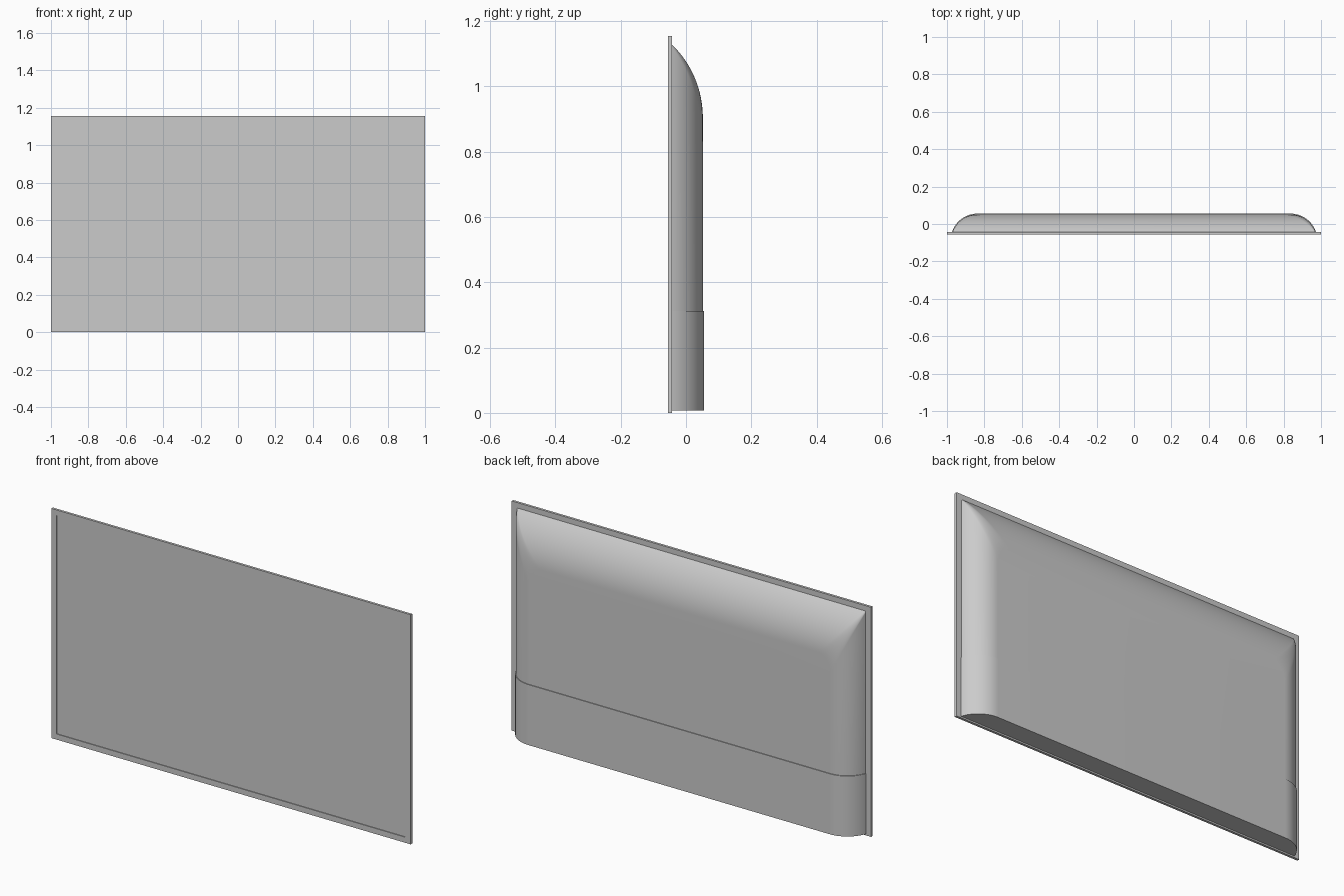
import bpy, bmesh, math

if "Cube" in bpy.data.objects:
    bpy.data.objects.remove(bpy.data.objects["Cube"])

BACK_OF_FRAME = -0.043


def make_object(name, bm):
    bmesh.ops.recalc_face_normals(bm, faces=bm.faces)
    mesh = bpy.data.meshes.new(name)
    bm.to_mesh(mesh)
    bm.free()
    ob = bpy.data.objects.new(name, mesh)
    bpy.context.collection.objects.link(ob)
    bpy.ops.object.select_all(action='DESELECT')
    ob.select_set(True)
    bpy.context.view_layer.objects.active = ob
    bpy.ops.object.shade_smooth_by_angle(angle=math.radians(30))
    return ob


def loft(bm, rings):
    """Skin a list of equally long closed rings and cap the last one."""
    rows = [[bm.verts.new(p) for p in ring] for ring in rings]
    n = len(rows[0])
    for a, b in zip(rows, rows[1:]):
        for i in range(n):
            j = (i + 1) % n
            bm.faces.new((a[i], a[j], b[j], b[i]))
    bm.faces.new(rows[-1])
    return rows


def rect(half, bottom, top, y):
    return [(-half, y, bottom), (half, y, bottom), (half, y, top), (-half, y, top)]


def arc_offset(run, rise, d):
    """Distance along an arc of given run and rise, at depth d below its crest."""
    r = (run * run + rise * rise) / (2 * rise)
    return math.sqrt(max(0, r * r - (r - d) ** 2))


# Thin front frame with a mitred lip around the recess
bm = bmesh.new()
rows = loft(bm, [rect(1, 0, 1.155, BACK_OF_FRAME),
                 rect(1, 0, 1.155, -0.0555),
                 rect(0.972, 0.028, 1.128, -0.0555),
                 rect(0.972, 0.028, 1.128, -0.0515)])
bm.faces.new(rows[0])
make_object("screen_and_frame", bm)

# Upper back shell, curving in at the top and both sides
STEPS, CORNER = 20, 12
CREST = 0.0515
rise = CREST - BACK_OF_FRAME
rings = []
for s in range(STEPS + 1):
    d = rise * (1 - s / STEPS) ** 2
    half = 0.837 + arc_offset(0.133, rise, d)
    top = 0.905 + arc_offset(0.223, rise, d)
    k = 1 - (top - 0.905) / 0.223
    rx, rz = 0.006 + 0.06 * k, 0.006 + 0.09 * k
    right = [(half, 0.31)]
    for i in range(CORNER + 1):
        a = math.pi / 2 * i / CORNER
        right.append((half - rx + rx * math.cos(a), top - rz + rz * math.sin(a)))
    outline = right + [(-x, z) for x, z in reversed(right)]
    rings.append([(x, CREST - d, z) for x, z in outline])
bm = bmesh.new()
loft(bm, rings)
make_object("back_shell", bm)

# Lower back housing: rounded plan section extruded upward
CREST = 0.0555
rise = CREST - BACK_OF_FRAME
right = []
for s in range(STEPS + 1):
    d = rise * (1 - s / STEPS) ** 2
    right.append((0.838 + arc_offset(0.135, rise, d), CREST - d))
plan = right + [(-x, y) for x, y in reversed(right)]
bm = bmesh.new()
rows = loft(bm, [[(x, y, z) for x, y in plan] for z in (0.008, 0.312)])
bm.faces.new(rows[0])
make_object("lower_housing", bm)
